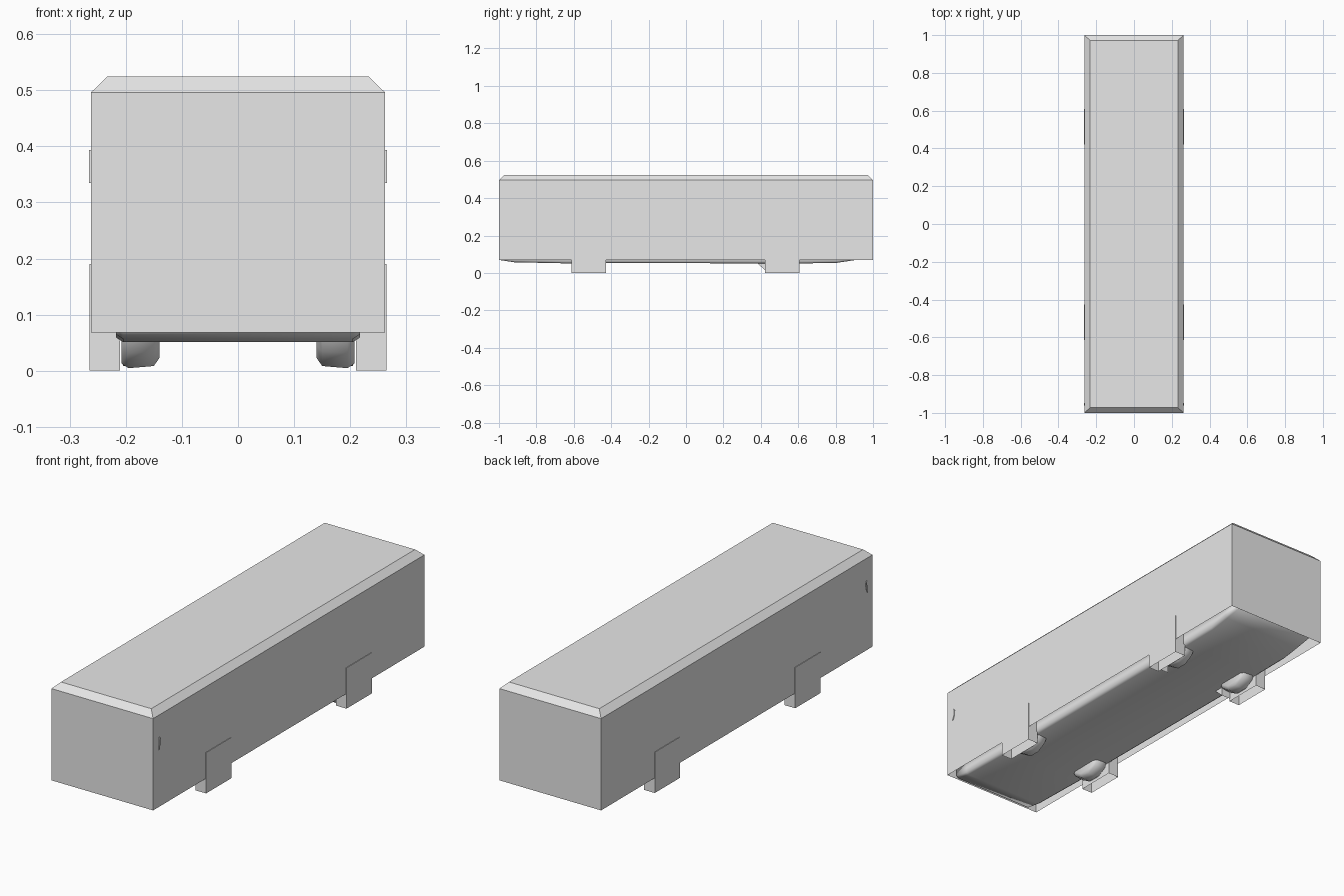
import bpy, bmesh, math

cube = bpy.data.objects.get("Cube")
if cube:
    bpy.data.objects.remove(cube)

grey = bpy.data.materials.new("plain grey")
grey.use_nodes = True
colour = (0.8, 0.8, 0.8, 1)
grey.diffuse_color = colour
grey.node_tree.nodes["Principled BSDF"].inputs["Base Color"].default_value = colour


def finish(bm, name, smooth=False):
    bmesh.ops.recalc_face_normals(bm, faces=bm.faces)
    # open shells: make sure the normals point outward
    mid = sum((f.calc_center_median().z for f in bm.faces)) / len(bm.faces)
    mesh = bpy.data.meshes.new(name)
    for f in bm.faces:
        f.smooth = smooth
    bm.to_mesh(mesh)
    bm.free()
    obj = bpy.data.objects.new(name, mesh)
    bpy.context.collection.objects.link(obj)
    mesh.materials.append(grey)
    return obj


def loft(name, rings, caps=(True, True), smooth=False):
    """Skin a list of equal-sized point rings."""
    bm = bmesh.new()
    rows = [[bm.verts.new(p) for p in ring] for ring in rings]
    n = len(rows[0])
    for a, b in zip(rows, rows[1:]):
        for i in range(n):
            j = (i + 1) % n
            bm.faces.new((a[i], a[j], b[j], b[i]))
    for row, cap in zip((rows[0], rows[-1]), caps):
        if cap:
            bm.faces.new(row)
    return finish(bm, name, smooth)


def rect(x0, x1, y0, y1, z):
    return [(x0, y0, z), (x1, y0, z), (x1, y1, z), (x0, y1, z)]


# Long box body, open underneath, with a chamfered roof edge
loft("body", [rect(-0.262, 0.262, -1, 1, 0.068),
              rect(-0.262, 0.262, -1, 1, 0.496),
              rect(-0.233, 0.233, -0.972, 0.972, 0.524)], caps=(False, True))

# Softly shaded underbody pan, with shallow upswept ends
pan = [(-0.99, 0.068), (-0.92, 0.057), (-0.64, 0.051), (-0.4, 0.053),
       (0.38, 0.051), (0.62, 0.051), (0.8, 0.053), (0.9, 0.068), (0.995, 0.085)]
loft("underbody", [[(-0.217, y, 0.11), (-0.217, y, z + 0.008), (-0.205, y, z),
                    (0.205, y, z), (0.217, y, z + 0.008), (0.217, y, 0.11)]
                   for y, z in pan], smooth=True)

for side, label in ((1, "left"), (-1, "right")):
    for end, y in (("front", -0.52), ("rear", 0.515)):
        # Boxed wheel cover, open underneath
        x0, x1 = sorted((side * 0.21, side * 0.2645))
        loft(f"{label}_{end}_wheel_cover",
             [rect(x0, x1, y - 0.093, y + 0.093, z) for z in (0, 0.19)],
             caps=(False, True))
        # Faceted wheel with a bevelled tread
        rings = [[(side * x, y + r * math.cos(a), 0.105 + r * math.sin(a))
                  for a in (math.tau * (k + 0.5) / 12 for k in range(12))]
                 for x, r in ((0.14, 0.085), (0.15, 0.1), (0.195, 0.104), (0.208, 0.095))]
        loft(f"{label}_{end}_wheel", rings, smooth=True)
    # Flap in front of the rear wheel
    loft(f"{label}_rear_flap",
         [[(side * x, 0.37, 0.062), (side * x, 0.43, 0.062), (side * x, 0.43, 0.008)]
          for x in (0.16, 0.205)])
    # Small mirror stub near the front
    loft(f"{label}_mirror_stub",
         [[(side * x, -0.96, 0.335), (side * x, -0.952, 0.355),
           (side * x, -0.948, 0.385), (side * x, -0.955, 0.393)]
          for x in (0.255, 0.2655)])
